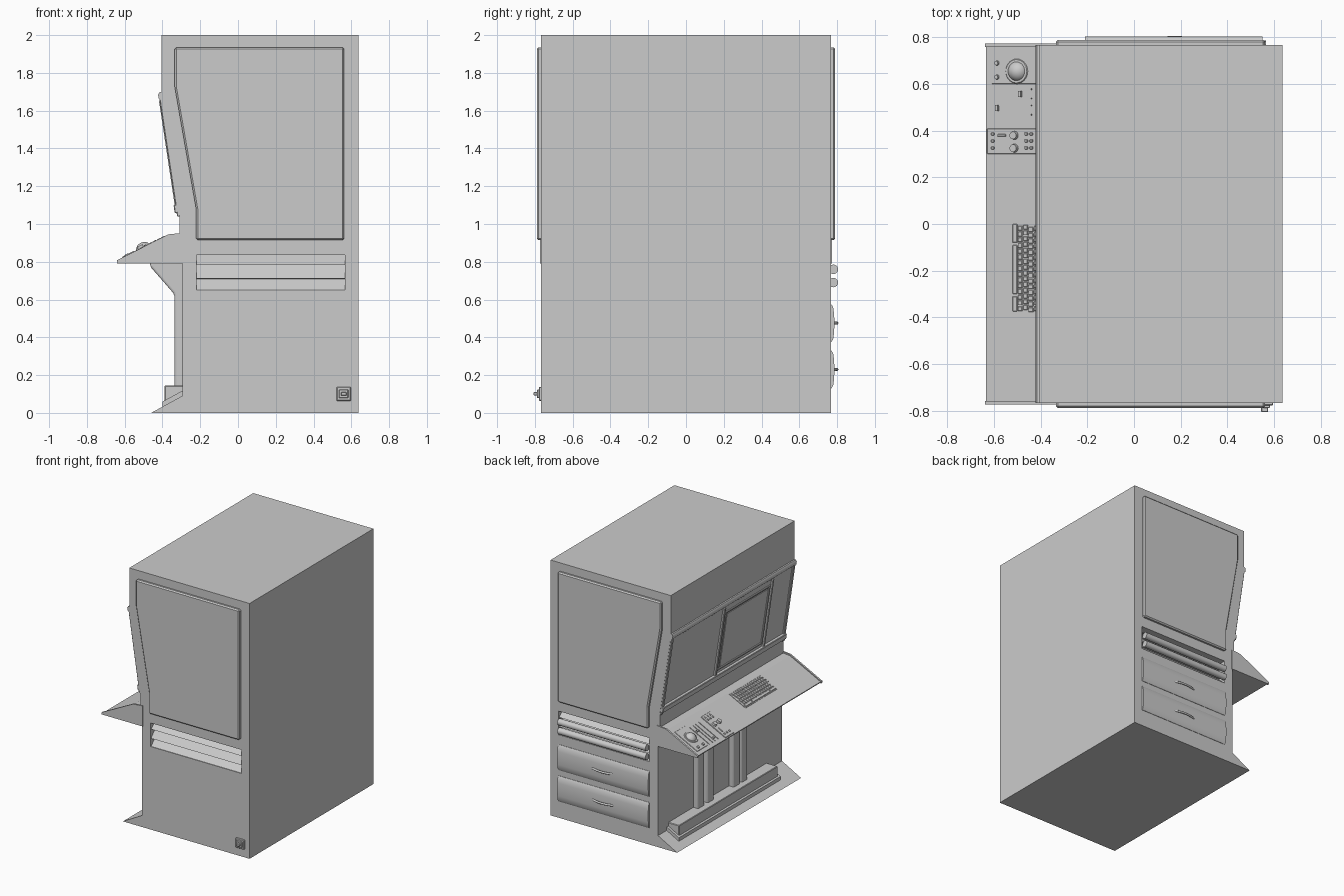
import bpy, bmesh, math
from mathutils import Matrix, Vector

if "Cube" in bpy.data.objects:
    bpy.data.objects.remove(bpy.data.objects["Cube"])

W = 0.767  # half width of cabinet


def finish(name, bm, bevel=0.0, seg=1, smooth=False):
    bmesh.ops.recalc_face_normals(bm, faces=bm.faces)
    me = bpy.data.meshes.new(name)
    bm.to_mesh(me)
    bm.free()
    ob = bpy.data.objects.new(name, me)
    bpy.context.collection.objects.link(ob)
    bpy.context.view_layer.objects.active = ob
    if bevel:
        m = ob.modifiers.new("bevel", "BEVEL")
        m.width, m.segments, m.limit_method = bevel, seg, "ANGLE"
    if smooth:
        bpy.ops.object.select_all(action="DESELECT")
        ob.select_set(True)
        bpy.ops.object.shade_smooth_by_angle(angle=math.radians(40))
    return ob


def prism(name, pts, axis, a, b, **kw):
    """Extrude an (x,z) profile along y, or a (y,z) profile along x."""
    bm = bmesh.new()
    place = (lambda p, t: (p[0], t, p[1])) if axis == "y" else (lambda p, t: (t, p[0], p[1]))
    f = bm.faces.new([bm.verts.new(place(p, a)) for p in pts])
    out = bmesh.ops.extrude_face_region(bm, geom=[f])["geom"]
    d = Vector(place((0, 0), b - a))
    bmesh.ops.translate(bm, vec=d, verts=[v for v in out if isinstance(v, bmesh.types.BMVert)])
    return finish(name, bm, **kw)


def boxes(name, items, frame=Matrix(), **kw):
    """One mesh of boxes given as (u0,u1,v0,v1,n0,n1) in a local frame."""
    bm = bmesh.new()
    for u0, u1, v0, v1, n0, n1 in items:
        m = Matrix.Translation(((u0 + u1) / 2, (v0 + v1) / 2, (n0 + n1) / 2)) @ Matrix.Diagonal((u1 - u0, v1 - v0, n1 - n0, 1))
        bmesh.ops.create_cube(bm, size=1, matrix=frame @ m)
    return finish(name, bm, **kw)


def rods(name, items, frame, sides=20):
    """Cylinders along frame n: (u, v, n0, n1, r0, r1)."""
    bm = bmesh.new()
    for u, v, n0, n1, r0, r1 in items:
        bmesh.ops.create_cone(bm, cap_ends=True, segments=sides, radius1=r0, radius2=r1, depth=n1 - n0,
                              matrix=frame @ Matrix.Translation((u, v, (n0 + n1) / 2)))
    return finish(name, bm, smooth=True)


def slope_frame(p0, p1):
    """u along y, v up the slope in xz, n outward."""
    v = Vector((p1[0] - p0[0], 0, p1[1] - p0[1])).normalized()
    n = Vector((-v.z, 0, v.x))
    m = Matrix.Identity(4)
    for i, c in enumerate((Vector((0, 1, 0)), v, n, Vector((p0[0], 0, p0[1])))):
        for r in range(3):
            m[r][i] = c[r]
    return m


# cabinet with louvred recesses cut in both sides
body = prism("cabinet_body", [(-.405, 2), (.637, 2), (.637, 0), (-.46, 0), (-.295, .09), (-.295, .80),
                              (-.31, .94), (-.31, 1.04), (-.405, 1.67)], "y", -W, W)
for s in (-1, 1):
    saw = [(s * .83, .65)]
    for z0, z1 in ((.65, .71), (.712, .782), (.784, .835)):
        saw += [(s * .762, z0), (s * .70, z1)]
    saw.append((s * .83, .835))
    cut = prism("louvre_cutter", saw, "x", -.22, .567)
    cut.hide_render = True
    mod = body.modifiers.new("recess", "BOOLEAN")
    mod.operation, mod.object, mod.solver = "DIFFERENCE", cut, "EXACT"
    bpy.context.view_layer.objects.active = body
    bpy.ops.object.modifier_apply(modifier=mod.name)
    bpy.data.objects.remove(cut)

# raised side panels and desk end wings
for s, n in ((-1, "front"), (1, "back")):
    prism(n + "_side_panel", [(-.335, 1.935), (.562, 1.935), (.562, .915), (-.222, .915), (-.222, 1.08),
                              (-.335, 1.725)], "y", s * (W - .01), s * (W + .023), bevel=.009)
    prism(n + "_desk_wing", [(-.64, .792), (-.64, .808), (-.37, .945), (-.287, .953), (-.287, .792)],
          "y", s * (W - .008), s * (W + .006))

# screen wall: rails, dividers, bezel
wall = slope_frame((-.31, 1.04), (-.405, 1.67))
boxes("screen_wall_rails", [(-.765, -.74, 0, .63, -.01, .012), (.74, .765, 0, .63, -.01, .012),
                            (-.765, .765, .02, .065, -.01, .022), (.095, .115, .06, .62, -.01, .016),
                            (-.50, -.485, .06, .62, -.01, .016)], wall, bevel=.004)
boxes("screen_bezel", [(-.475, .08, .09, .105, -.01, .008), (-.475, .08, .56, .575, -.01, .008),
                       (-.475, -.46, .105, .56, -.01, .008), (.065, .08, .105, .56, -.01, .008)], wall, bevel=.003)
boxes("screen_glass", [(-.45, .055, .115, .55, -.01, .004)], wall)
prism("top_rail", [(-.38, 1.655), (-.408, 1.652), (-.42, 1.664), (-.423, 1.684), (-.415, 1.698), (-.39, 1.702)],
      "y", -W, W, smooth=True)

# sloped desk
prism("desk", [(-.635, .796), (-.635, .803), (-.37, .936), (-.29, .943), (-.29, .796)], "y", -W + .005, W - .005)
desk = slope_frame((-.635, .803), (-.37, .936))

# keyboard
keys = []
for r in range(6):
    v = .132 + r * .0255
    if r == 0:
        keys += [(-.30, -.09, v, v + .021, 0, .010), (-.375, -.31, v, v + .021, 0, .010), (-.08, .0, v, v + .021, 0, .010)]
        continue
    off = (r % 3) * .005
    keys += [(-.378 + off + c * .0246, -.358 + off + c * .0246, v, v + .021, 0, .010) for c in range(15)]
boxes("keyboard_keys", keys, desk, bevel=.002)
boxes("keyboard_base", [(-.388, .01, .126, .286, -.005, .004)], desk)

# trackball panel, sliders and knob panel
boxes("control_panels", [(.60, .73, .03, .25, -.005, .004), (.30, .41, .008, .245, -.005, .006)], desk, bevel=.002)
bm = bmesh.new()
bmesh.ops.create_uvsphere(bm, u_segments=24, v_segments=14, radius=.045,
                          matrix=desk @ Matrix.Translation((.655, .15, -.012)))
finish("trackball", bm, smooth=True)
rods("trackball_ring", [(.655, .15, 0, .008, .056, .05)], desk, 28)
rods("small_knobs", [(.69, .055, 0, .014, .011, .009), (.63, .055, 0, .014, .011, .009),
                     (.38, .14, 0, .022, .019, .016), (.325, .14, 0, .022, .019, .016)], desk)
boxes("slider_tracks", [(y, y + .006, .03, .22, -.003, .005) for y in (.575, .535, .505, .465)], desk)
boxes("slider_caps", [(.545, .57, .16, .172, 0, .014), (.485, .51, .05, .062, 0, .014)], desk)
boxes("panel_buttons", [(y, y + .012, v, v + .014, 0, .012) for y in (.32, .35, .38) for v in (.03, .19, .215)]
      + [(.375, .385, .06, .10, 0, .012)], desk, bevel=.002)

# knee-space supports and footrest
for i, (y0, y1) in enumerate(((.25, .33), (.135, .21), (-.19, -.11), (-.285, -.21))):
    prism(f"desk_support_{i + 1}", [(-.465, .80), (-.465, .775), (-.343, .635), (-.337, .62), (-.337, .12),
                                    (-.285, .12), (-.285, .80)], "y", y0, y1, bevel=.012, seg=3, smooth=True)
prism("footrest", [(-.388, .03), (-.388, .145), (-.29, .145), (-.29, .03)], "y", -.58, .64, bevel=.004)
prism("footrest_lip", [(-.40, .025), (-.40, .06), (-.29, .12), (-.29, .03)], "y", -.60, .66)

# rollers in the rear slot
along_x = Matrix.Rotation(math.pi / 2, 4, "Y")
rods("slot_rollers", [(-z, .780, -.21, .552, .025, .025) for z in (.76, .69)], along_x, 24)

# drawers with bowed handles
for z, n in ((.475, "upper"), (.23, "lower")):
    prism(n + "_drawer", [(.755, z - .10), (.770, z - .10), (.779, z - .085), (.784, z - .05), (.786, z),
                          (.784, z + .05), (.779, z + .085), (.770, z + .10), (.755, z + .10)],
          "x", -.222, .567, smooth=True)
    cu = bpy.data.curves.new(n + "_drawer_handle", "CURVE")
    cu.dimensions, cu.bevel_depth, cu.bevel_resolution, cu.use_fill_caps = "3D", .008, 3, True
    sp = cu.splines.new("POLY")
    sp.points.add(12)
    for i, p in enumerate(sp.points):
        t = i / 12
        p.co = (.08 + .19 * t, .775 + .024 * math.sin(math.pi * t) ** .6, z, 1)
    bpy.context.collection.objects.link(bpy.data.objects.new(n + "_drawer_handle", cu))

# power inlet
boxes("power_inlet_plate", [(.522, .597, -W - .012, -W + .01, .063, .138)], bevel=.004)
boxes("power_inlet_frame", [(.535, .584, -W - .022, -W, .078, .123)], bevel=.003)
boxes("power_inlet_plug", [(.545, .575, -W - .04, -W, .092, .110)], bevel=.003)
